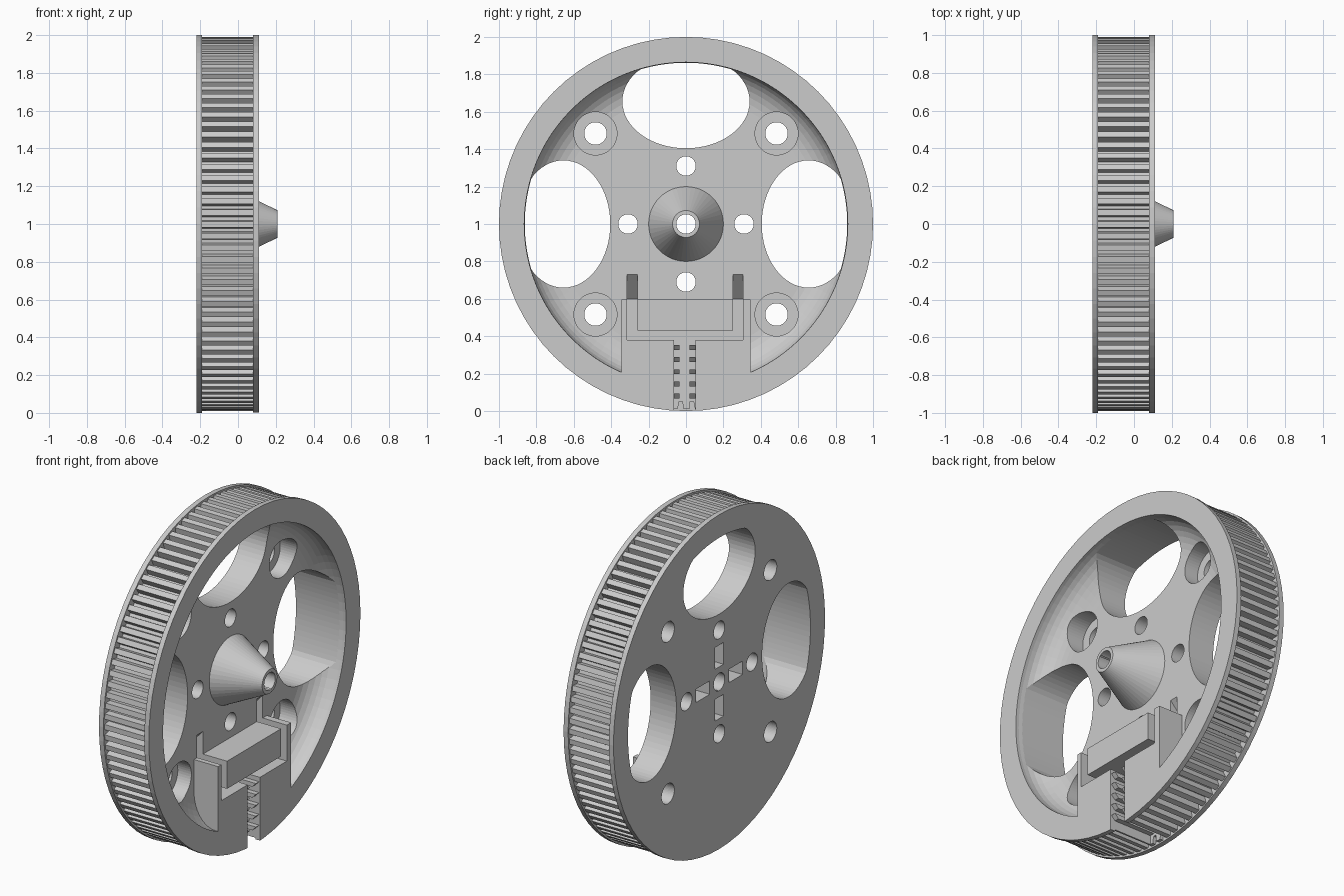
import bpy, bmesh
from math import sin, cos, pi, hypot

cube = bpy.data.objects.get("Cube")
if cube:
    bpy.data.objects.remove(cube, do_unlink=True)

CZ = 1.0                      # axle height
BACK, WEB, FRONT = -0.22, -0.05, 0.11
POCKET = -0.17                # floor of the belt clamp channels

grey = bpy.data.materials.new("light_grey")
grey.use_nodes = True
colour = (0.6, 0.6, 0.6, 1)
grey.diffuse_color = colour
grey.node_tree.nodes["Principled BSDF"].inputs["Base Color"].default_value = colour


def finish(name, bm):
    bmesh.ops.recalc_face_normals(bm, faces=bm.faces)
    mesh = bpy.data.meshes.new(name)
    bm.to_mesh(mesh)
    bm.free()
    mesh.materials.append(grey)
    ob = bpy.data.objects.new(name, mesh)
    bpy.context.collection.objects.link(ob)
    return ob


def prism(name, pts, a, b, axis="x"):
    """Extrude (y, z) points along x, or (x, z) points along y."""
    bm = bmesh.new()
    place = (lambda p, t: (t, p[0], p[1])) if axis == "x" else (lambda p, t: (p[0], t, p[1]))
    ends = [[bm.verts.new(place(p, t)) for p in pts] for t in (a, b)]
    for ring in ends:
        bm.faces.new(ring)
    n = len(pts)
    for i in range(n):
        j = (i + 1) % n
        bm.faces.new((ends[0][i], ends[0][j], ends[1][j], ends[1][i]))
    return finish(name, bm)


def rect(y0, y1, z0, z1):
    return [(y0, z0), (y1, z0), (y1, z1), (y0, z1)]


def disc(name, r, a, b, y=0, z=CZ, n=48):
    pts = [(y + r * cos(2 * pi * i / n), z + r * sin(2 * pi * i / n)) for i in range(n)]
    return prism(name, pts, a, b)


def lathe(name, profile, n=96):
    """Spin (radius, x) points round the axle; the end points lie on the axle."""
    bm = bmesh.new()
    tips = [bm.verts.new((profile[k][1], 0, CZ)) for k in (0, -1)]
    rings = [[bm.verts.new((x, r * cos(2 * pi * i / n), CZ + r * sin(2 * pi * i / n)))
              for i in range(n)] for r, x in profile[1:-1]]
    for i in range(n):
        j = (i + 1) % n
        bm.faces.new((tips[0], rings[0][i], rings[0][j]))
        bm.faces.new((tips[1], rings[-1][i], rings[-1][j]))
        for p, q in zip(rings, rings[1:]):
            bm.faces.new((p[i], p[j], q[j], q[i]))
    return finish(name, bm)


def combine(target, tool, operation):
    mod = target.modifiers.new(operation, "BOOLEAN")
    mod.operation, mod.solver, mod.object = operation, "EXACT", tool
    bpy.context.view_layer.update()
    result = bpy.data.meshes.new_from_object(
        target.evaluated_get(bpy.context.evaluated_depsgraph_get()))
    target.modifiers.clear()
    target.data = result
    bpy.data.objects.remove(tool, do_unlink=True)


def add(tool):
    combine(wheel, tool, "UNION")


def cut(tool):
    combine(wheel, tool, "DIFFERENCE")


# Toothed belt track between two flanges
TEETH = 100
track = []
for k in range(TEETH):
    for offset, r in ((-0.28, 0.99), (0.22, 0.99), (0.32, 0.95), (0.62, 0.95)):
        a = 2 * pi * (k + offset) / TEETH
        track.append((r * sin(a), CZ + r * cos(a)))
wheel = prism("pulley_wheel", track, BACK + 0.02, FRONT - 0.02)
add(disc("back_flange", 1, BACK, BACK + 0.03, n=72))
add(disc("front_flange", 1, FRONT - 0.03, FRONT, n=72))

# Dished front with a rounded inner corner
fillet = [(0.69 + 0.175 * sin(t * pi / 16), WEB + 0.14 * (1 - cos(t * pi / 16))) for t in range(9)]
cut(lathe("dish", [(0, WEB)] + fillet + [(0.865, 0.3), (0, 0.3)]))

# Belt clamp block and hub cone
add(prism("clamp_block", [(-0.345, 0.595), (-0.345, 0.18), (0, 0.08), (0.345, 0.18), (0.345, 0.595)],
          WEB - 0.05, FRONT))
add(lathe("hub_cone", [(0, -0.1), (0.2, -0.1), (0.2, WEB), (0.072, 0.21), (0, 0.21)], n=48))

# Three large oval windows, kept inside the rim
for dy, dz in ((0, 1), (1, 0), (-1, 0)):
    oval = []
    for i in range(64):
        t = 2 * pi * i / 64
        u, v = 0.655 + 0.25 * cos(t), 0.34 * sin(t)
        s = min(1, 0.862 / hypot(u, v))
        oval.append(((u * dy + v * dz) * s, CZ + (u * dz - v * dy) * s))
    cut(prism("window", oval, -0.4, 0.4))

# Axle hole, small holes with nut slots behind, and counterbored bolt holes
cut(disc("axle_hole", 0.052, -0.4, 0.4))
for dy, dz in ((0, 1), (1, 0), (0, -1), (-1, 0)):
    cut(disc("small_hole", 0.052, -0.4, 0.4, 0.31 * dy, CZ + 0.31 * dz))
    y, z = 0.155 * dy, CZ + 0.155 * dz
    hy, hz = (0.065, 0.04) if dy else (0.04, 0.065)
    cut(prism("nut_slot", rect(y - hy, y + hy, z - hz, z + hz), -0.4, -0.1))
for sy in (-1, 1):
    for sz in (-1, 1):
        y, z = 0.484 * sy, CZ + 0.484 * sz
        cut(disc("bolt_hole", 0.06, -0.4, 0.4, y, z))
        cut(disc("counterbore", 0.115, -0.14, 0.4, y, z))

# Clamp channel round the bar, ramps above it and the belt slot below
cut(prism("clamp_channel", [(-0.315, 0.38), (0.305, 0.38), (0.305, 0.6), (0.25, 0.6),
                            (0.25, 0.43), (-0.26, 0.43), (-0.26, 0.6), (-0.315, 0.6)], POCKET, 0.3))
for y in (-0.315, 0.25):
    cut(prism("ramp", [(POCKET, 0.58), (0, 0.58), (0, 0.784), (WEB, 0.73), (POCKET, 0.6)],
              y, y + 0.055, "y"))
cut(prism("belt_slot", rect(-0.065, 0.05, -0.1, 0.4), POCKET, 0.3))

# Gripping ribs on both sides of the belt slot
for k in range(5):
    z = 0.08 + 0.065 * k
    for y in (-0.075, 0.02):
        add(prism("grip_rib", [(POCKET - 0.01, z - 0.013), (FRONT - 0.03, z - 0.013),
                               (FRONT - 0.005, z + 0.013), (POCKET - 0.01, z + 0.013)],
                  y, y + 0.04, "y"))
